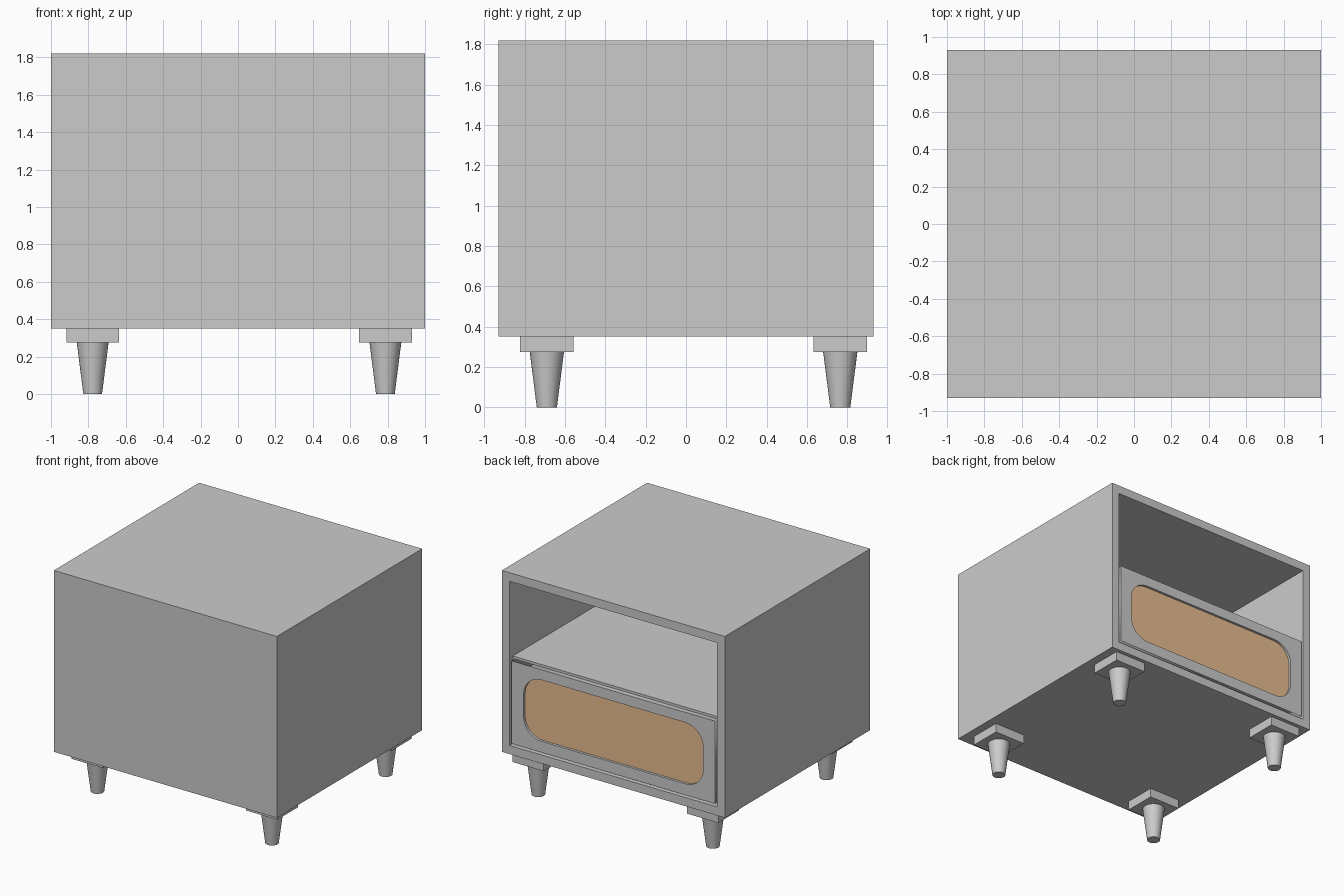
import bpy, bmesh, math
from mathutils import Matrix, Vector

if "Cube" in bpy.data.objects:
    bpy.data.objects.remove(bpy.data.objects["Cube"])


def material(name, rgb):
    m = bpy.data.materials.new(name)
    m.diffuse_color = (*rgb, 1)
    m.use_nodes = True
    m.node_tree.nodes["Principled BSDF"].inputs["Base Color"].default_value = m.diffuse_color
    return m


GREY = material("grey paint", (0.6, 0.6, 0.6))
TAN = material("tan cane", (0.83, 0.53, 0.29))


def add_mesh(name, bm, mat):
    bmesh.ops.recalc_face_normals(bm, faces=bm.faces)
    me = bpy.data.meshes.new(name)
    bm.to_mesh(me)
    bm.free()
    me.materials.append(mat)
    ob = bpy.data.objects.new(name, me)
    bpy.context.collection.objects.link(ob)
    return ob


def box_bm(lo, hi):
    bm = bmesh.new()
    lo, hi = Vector(lo), Vector(hi)
    mat = Matrix.Translation((lo + hi) / 2) @ Matrix.Diagonal((*(hi - lo), 1))
    bmesh.ops.create_cube(bm, size=1, matrix=mat)
    return bm


def rounded_rect(x, z0, z1, r, steps=12):
    pts = []
    corners = [(x - r, z1 - r), (-x + r, z1 - r), (-x + r, z0 + r), (x - r, z0 + r)]
    for i, (cx, cz) in enumerate(corners):
        for k in range(steps + 1):
            a = math.pi / 2 * (i + k / steps)
            pts.append((cx + r * math.cos(a), cz + r * math.sin(a)))
    return pts


def plate(name, outlines, y0, y1, mat):
    """Upright plate filled between outlines in the x-z plane."""
    cu = bpy.data.curves.new(name, 'CURVE')
    cu.dimensions = '2D'
    cu.fill_mode = 'BOTH'
    cu.extrude = (y1 - y0) / 2
    for pts in outlines:
        sp = cu.splines.new('POLY')
        sp.points.add(len(pts) - 1)
        for p, (px, pz) in zip(sp.points, pts):
            p.co = (px, pz, 0, 1)
        sp.use_cyclic_u = True
    cu.materials.append(mat)
    ob = bpy.data.objects.new(name, cu)
    bpy.context.collection.objects.link(ob)
    ob.rotation_euler = (math.pi / 2, 0, 0)
    ob.location.y = (y0 + y1) / 2
    bpy.ops.object.select_all(action='DESELECT')
    ob.select_set(True)
    bpy.context.view_layer.objects.active = ob
    bpy.ops.object.convert(target='MESH')


# Cabinet shell, open on the +y side
bm = box_bm((-1, -0.93, 0.35), (1, 0.93, 1.82))
face = max(bm.faces, key=lambda f: f.calc_center_median().y)
bmesh.ops.inset_region(bm, faces=[face], thickness=0.07, use_even_offset=True)
ext = bmesh.ops.extrude_face_region(bm, geom=[face])
verts = [g for g in ext["geom"] if isinstance(g, bmesh.types.BMVert)]
bmesh.ops.translate(bm, verts=verts, vec=(0, -1.79, 0))
if face.is_valid:
    bmesh.ops.delete(bm, geom=[face], context='FACES_ONLY')
add_mesh("cabinet_shell", bm, GREY)

# Shelf above the drawer
add_mesh("shelf", box_bm((-0.93, -0.86, 1.07), (0.93, 0.89, 1.13)), GREY)

# Drawer front with a rounded opening, and the cane panel set into it
opening = rounded_rect(0.805, 0.53, 1.027, 0.16)
border = [(0.912, 0.44), (0.912, 1.11), (-0.912, 1.11), (-0.912, 0.44)]
plate("drawer_front", [border, opening], 0.89, 0.93, GREY)
plate("drawer_cane_panel", [opening], 0.89, 0.91, TAN)

# Feet: square mounting block and tapered round leg
for sx, x in (("left", -0.777), ("right", 0.788)):
    for sy, y in (("front", -0.69), ("back", 0.765)):
        add_mesh(f"{sy}_{sx}_leg_block",
                 box_bm((x - 0.141, y - 0.133, 0.275), (x + 0.141, y + 0.133, 0.35)), GREY)
        bm = bmesh.new()
        bmesh.ops.create_cone(bm, cap_ends=True, segments=32, radius1=0.05, radius2=0.085,
                              depth=0.275, matrix=Matrix.Translation((x, y, 0.1375)))
        leg = add_mesh(f"{sy}_{sx}_leg", bm, GREY)
        bpy.ops.object.select_all(action='DESELECT')
        leg.select_set(True)
        bpy.context.view_layer.objects.active = leg
        bpy.ops.object.shade_smooth_by_angle(angle=math.radians(35))
